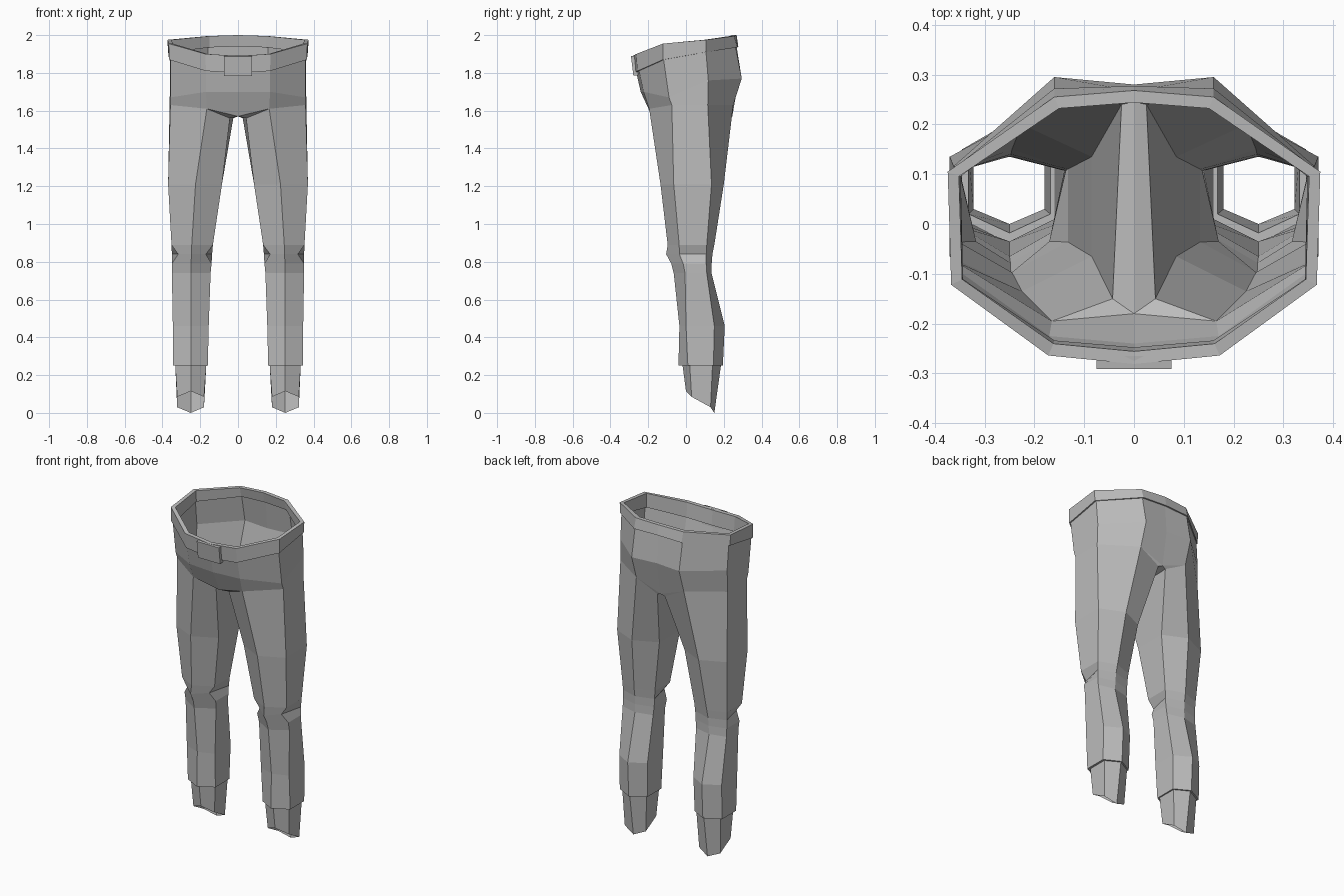
import bpy, bmesh
from mathutils import Matrix, Vector

if "Cube" in bpy.data.objects:
    bpy.data.objects.remove(bpy.data.objects["Cube"])

cloth = bpy.data.materials.new("grey_cloth")
cloth.diffuse_color = (0.5, 0.5, 0.5, 1)
cloth.use_nodes = True
cloth.node_tree.nodes["Principled BSDF"].inputs["Base Color"].default_value = cloth.diffuse_color


def make_object(name, bm, mirror=True):
    bmesh.ops.remove_doubles(bm, verts=bm.verts, dist=0.0005)
    mesh = bpy.data.meshes.new(name)
    bm.to_mesh(mesh)
    bm.free()
    mesh.materials.append(cloth)
    obj = bpy.data.objects.new(name, mesh)
    bpy.context.collection.objects.link(obj)
    if mirror:
        mod = obj.modifiers.new("mirror", 'MIRROR')
        mod.use_clip = True
        mod.merge_threshold = 0.001
    return obj


def loft(bm, rings, closed):
    """Skin a stack of rings with quads."""
    rows = [[bm.verts.new(p) for p in r] for r in rings]
    n = len(rows[0])
    for lo, up in zip(rows, rows[1:]):
        for i in range(n if closed else n - 1):
            j = (i + 1) % n
            bm.faces.new((lo[i], lo[j], up[j], up[i]))


def hexagon(z, cx, front, back, outer, inner, sf, sb, pinch=0.0):
    """Six-sided leg section: front, outer pair, back, inner pair."""
    return [(cx, front, z), (outer - pinch, sf, z), (outer, sb, z),
            (cx, back, z), (inner, sb, z), (inner + pinch, sf, z)]


# Hip rows on one half, running from front centre to back centre
hip_low = [(0, -.18, 1.57), (.165, -.195, 1.61), (.358, -.075, 1.63),
           (.362, .115, 1.63), (.16, .25, 1.63), (0, .245, 1.57)]
hip_mid = [(0, -.24, 1.70), (.17, -.225, 1.70), (.358, -.09, 1.67),
           (.36, .118, 1.76), (.16, .295, 1.77), (0, .28, 1.77)]
hip_top = [(0, -.265, 1.81), (.17, -.25, 1.82), (.358, -.12, 1.88),
           (.362, .105, 1.92), (.16, .262, 1.94), (0, .267, 1.945)]
crotch_front, crotch_back = (.043, -.15, 1.56), (.025, .24, 1.56)

# Legs, knees and hips
rim = hexagon(.25, .25, -.04, .195, .345, .16, .01, .145)
legs = [
    rim,
    hexagon(.46, .25, -.035, .205, .345, .155, 0, .15),
    hexagon(.74, .25, -.065, .135, .35, .145, -.005, .11),
    hexagon(.79, .248, -.078, .136, .35, .14, -.015, .107),
    hexagon(.84, .247, -.105, .14, .35, .137, -.035, .107, .033),
    hexagon(.89, .245, -.097, .15, .352, .133, -.036, .11),
    hexagon(1.21, .225, -.135, .2, .37, .085, -.065, .135),
    hip_low[1:5] + [crotch_back, crotch_front],
]
bm = bmesh.new()
loft(bm, legs, True)
loft(bm, [hip_low, hip_mid, hip_top], False)
for pts in ((hip_low[0], hip_low[5], crotch_back, crotch_front),
            (hip_low[0], crotch_front, hip_low[1]),
            (hip_low[4], crotch_back, hip_low[5])):
    bm.faces.new([bm.verts.new(p) for p in pts])
make_object("trousers", bm)

# Ankle cuffs with a slanted hem, stepped in from the leg rim
hem_heights = (.115, .085, .03, 0, .03, .085)
hem = [(x, y, z) for (x, y, _), z in
       zip(hexagon(0, .25, 0, .15, .322, .18, .03, .13), hem_heights)]
sock = hexagon(.25, .25, -.018, .185, .332, .168, .02, .14)
bm = bmesh.new()
loft(bm, [hem, sock, rim], True)
make_object("ankle_cuffs", bm)

# Waistband: closed profile following the tilted waist
band_low = [(0, -.272, 1.80), (.17, -.257, 1.81), (.365, -.122, 1.87),
            (.37, .105, 1.91), (.16, .272, 1.935), (0, .277, 1.94)]
band_top = [(0, -.281, 1.89), (.172, -.264, 1.90), (.367, -.122, 1.955),
            (.374, .105, 1.975), (.16, .255, 1.995), (0, .268, 2.0)]


def inset(row):
    return [(x * .94, y * .91, z) for x, y, z in row]


bm = bmesh.new()
loft(bm, [band_low, band_top, inset(band_top), inset(band_low), band_low], False)
make_object("waistband", bm)

# Front fastening tab
bm = bmesh.new()
bmesh.ops.create_cube(bm, size=1, matrix=Matrix.Translation((0, -.272, 1.838))
                      @ Matrix.Rotation(.12, 4, 'X')
                      @ Matrix.Diagonal(Vector((.15, .026, .104, 1))))
make_object("front_tab", bm, mirror=False)
